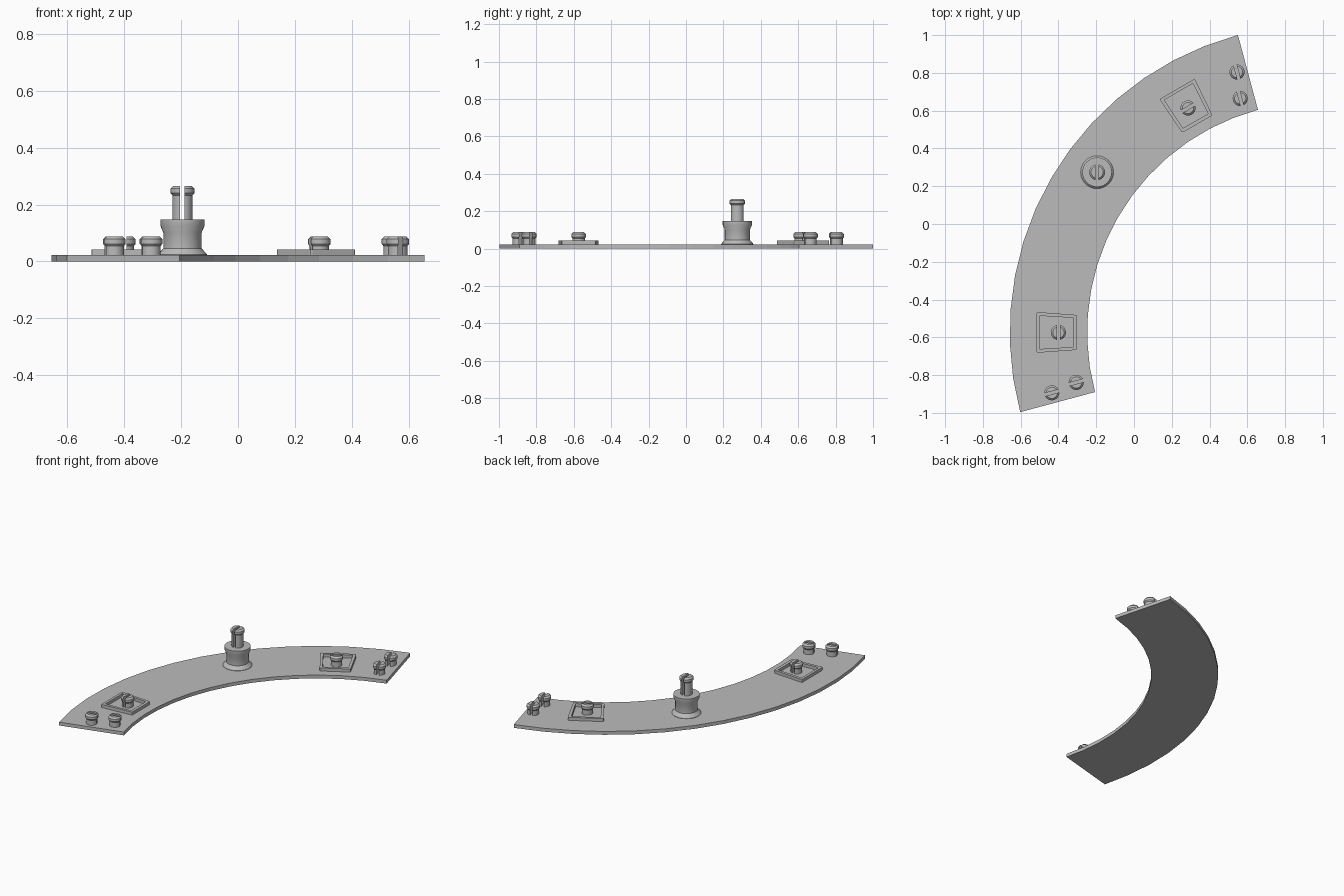
import bpy
import bmesh
from math import radians, cos, sin, pi
from mathutils import Matrix, Vector

cube = bpy.data.objects.get("Cube")
if cube:
    bpy.data.objects.remove(cube, do_unlink=True)

grey = bpy.data.materials.new("plain grey")
grey.use_nodes = True
tone = (0.5, 0.5, 0.5, 1)
grey.diffuse_color = tone
grey.node_tree.nodes["Principled BSDF"].inputs["Base Color"].default_value = tone

CENTRE = Vector((0.972, -0.574, 0))   # centre of the arc
PLATE_TOP = 0.022


def polar(r, deg, z=0):
    a = radians(deg)
    return CENTRE + Vector((r * cos(a), r * sin(a), z))


def finish(bm, name, smooth=False):
    bmesh.ops.recalc_face_normals(bm, faces=bm.faces)
    mesh = bpy.data.meshes.new(name)
    bm.to_mesh(mesh)
    bm.free()
    mesh.materials.append(grey)
    ob = bpy.data.objects.new(name, mesh)
    bpy.context.collection.objects.link(ob)
    if smooth:
        bpy.ops.object.select_all(action='DESELECT')
        ob.select_set(True)
        bpy.context.view_layer.objects.active = ob
        bpy.ops.object.shade_smooth_by_angle(angle=radians(30))
    return ob


def lathe(bm, profile, steps=24):
    """Spin (radius, height) points round z into a closed solid."""
    rings = [[bm.verts.new((r * cos(2 * pi * i / steps), r * sin(2 * pi * i / steps), z))
              for i in range(steps)] for r, z in profile]
    for low, high in zip(rings, rings[1:]):
        for i in range(steps):
            j = (i + 1) % steps
            bm.faces.new((low[i], low[j], high[j], high[i]))
    bm.faces.new(rings[0][::-1])
    bm.faces.new(rings[-1])


def split_pin(name, place, bottom, top, slot_deg, r=0.034, head=0.040):
    """A headed pin made of two halves with a slot between them."""
    profile = [(r, bottom), (r, top - 0.034), (head, top - 0.026),
               (head, top - 0.010), (head - 0.010, top)]
    whole = bmesh.new()
    for side in (1, -1):
        half = bmesh.new()
        lathe(half, profile)
        cut = bmesh.ops.bisect_plane(
            half, geom=half.verts[:] + half.edges[:] + half.faces[:],
            plane_co=(0, side * 0.008, 0), plane_no=(0, side, 0), clear_inner=True)
        edges = [e for e in cut["geom_cut"] if isinstance(e, bmesh.types.BMEdge)]
        bmesh.ops.contextual_create(half, geom=edges)
        temp = bpy.data.meshes.new("half")
        half.to_mesh(temp)
        half.free()
        whole.from_mesh(temp)
        bpy.data.meshes.remove(temp)
    turn = Matrix.Rotation(radians(slot_deg), 4, 'Z')
    whole.transform(Matrix.Translation((place.x, place.y, 0)) @ turn)
    finish(whole, name, True)


# Curved base plate
bm = bmesh.new()
STEPS = 14
inner = [bm.verts.new(polar(1.22, 105 + 90 * i / STEPS)) for i in range(STEPS + 1)]
outer = [bm.verts.new(polar(1.63, 105 + 90 * i / STEPS)) for i in range(STEPS + 1)]
sheet = [bm.faces.new((inner[i], outer[i], outer[i + 1], inner[i + 1])) for i in range(STEPS)]
solid = bmesh.ops.extrude_face_region(bm, geom=sheet)
bmesh.ops.translate(bm, vec=(0, 0, PLATE_TOP),
                    verts=[v for v in solid["geom"] if isinstance(v, bmesh.types.BMVert)])
finish(bm, "base_plate")


# Raised wedge-shaped frames
def wedge(bm, deg, inset, z):
    r0, r1, spread = 1.277 + inset, 1.492 - inset, 4.15 - inset * 41
    corners = ((r0, -spread), (r1, -spread), (r1, spread), (r0, spread))
    return [bm.verts.new(polar(r, deg + d, z)) for r, d in corners]


def wedge_frame(name, deg):
    bm = bmesh.new()
    base, top = PLATE_TOP - 0.002, 0.042
    loops = [wedge(bm, deg, inset, z) for inset, z in
             ((0, base), (0, top), (0.018, top), (0.018, base))]
    for n, loop in enumerate(loops):
        following = loops[(n + 1) % len(loops)]
        for i in range(4):
            j = (i + 1) % 4
            bm.faces.new((loop[i], loop[j], following[j], following[i]))
    # Soften the outer upright corners
    corners = [e for e in bm.edges if set(e.verts) <= set(loops[0] + loops[1])
               and abs(e.verts[0].co.z - e.verts[1].co.z) > 0.01]
    bmesh.ops.bevel(bm, geom=corners, offset=0.008, segments=2, affect='EDGES', profile=0.5)
    finish(bm, name)


# Frames and pins mirror each other about the middle of the arc
for label, middle, sign in (("front", 150, 1), ("back", 150, -1)):
    wedge_frame(label + "_frame", middle + sign * 30)
    split_pin(label + "_frame_pin", polar(1.372, middle + sign * 30),
              PLATE_TOP - 0.002, 0.088, middle + sign * 30 + 90)
    split_pin(label + "_outer_end_pin", polar(1.443, middle + sign * 42.8),
              PLATE_TOP - 0.002, 0.088, middle + sign * 45)
    split_pin(label + "_inner_end_pin", polar(1.305, middle + sign * 41.7),
              PLATE_TOP - 0.002, 0.088, middle + sign * 45)

# Tall post: flared foot, waist and collar, with a split pin on top
post = polar(1.443, 144)
bm = bmesh.new()
lathe(bm, [(0.087, PLATE_TOP - 0.001), (0.087, 0.024), (0.067, 0.046), (0.067, 0.100),
           (0.078, 0.126), (0.078, 0.147)], 32)
bm.transform(Matrix.Translation(post))
finish(bm, "post", True)
split_pin("post_pin", post, 0.145, 0.266, 90, 0.035, 0.042)
